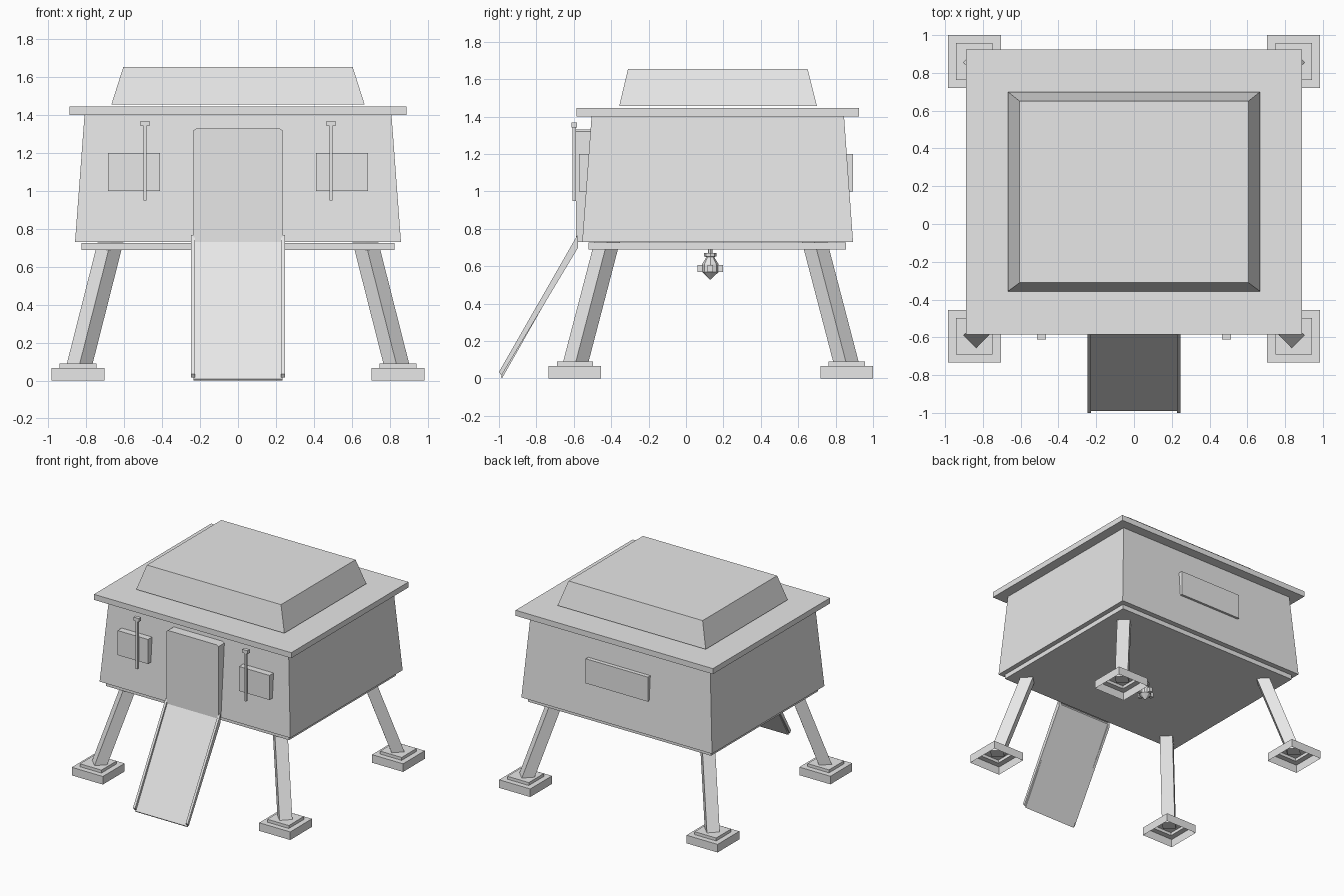
import bpy, bmesh, math
from mathutils import Vector

if "Cube" in bpy.data.objects:
    bpy.data.objects.remove(bpy.data.objects["Cube"])

GREY = bpy.data.materials.new("plain_grey")
GREY.diffuse_color = (0.8, 0.8, 0.8, 1)
GREY.use_nodes = True
GREY.node_tree.nodes["Principled BSDF"].inputs["Base Color"].default_value = GREY.diffuse_color


def finish(name, bm):
    mesh = bpy.data.meshes.new(name)
    bm.normal_update()
    bm.to_mesh(mesh)
    bm.free()
    mesh.materials.append(GREY)
    obj = bpy.data.objects.new(name, mesh)
    bpy.context.collection.objects.link(obj)
    return obj


def loft(name, rings, cap_start=True, cap_end=True):
    """Skin a stack of equal-length point rings, with optional end caps."""
    bm = bmesh.new()
    rows = [[bm.verts.new(p) for p in ring] for ring in rings]
    n = len(rows[0])
    for a, b in zip(rows, rows[1:]):
        for i in range(n):
            j = (i + 1) % n
            bm.faces.new((a[i], a[j], b[j], b[i]))
    if cap_start:
        bm.faces.new(rows[0][::-1])
    if cap_end:
        bm.faces.new(rows[-1])
    return finish(name, bm)


def rect(x0, x1, y0, y1, z):
    return [(x0, y0, z), (x1, y0, z), (x1, y1, z), (x0, y1, z)]


def box(name, x0, x1, y0, y1, z0, z1):
    return loft(name, [rect(x0, x1, y0, y1, z0), rect(x0, x1, y0, y1, z1)])


def ring(cx, cy, z, r, n):
    return [(cx + r * math.cos(math.tau * i / n),
             cy + r * math.sin(math.tau * i / n), z) for i in range(n)]


def side_profile(name, x0, x1, points):
    """Extrude a (y, z) outline, listed counter-clockwise, along x."""
    return loft(name, [[(x, y, z) for y, z in points] for x in (x0, x1)])


# Cabin: floor plate, tapered walls, overhanging roof and raised cap
box("floor_plate", -0.825, 0.825, -0.52, 0.855, 0.69, 0.727)
loft("cabin", [rect(-0.86, 0.86, -0.555, 0.893, 0.73),
               rect(-0.81, 0.81, -0.505, 0.845, 1.40)])
box("roof", -0.89, 0.89, -0.585, 0.925, 1.40, 1.445)
loft("roof_cap", [rect(-0.668, 0.668, -0.357, 0.70, 1.457),
                  rect(-0.605, 0.605, -0.31, 0.65, 1.655)])

# Door with clipped upper corners
door = [(-0.235, 0.73), (0.235, 0.73), (0.235, 1.32),
        (0.22, 1.33), (-0.22, 1.33), (-0.235, 1.32)]
loft("door", [[(x, y, z) for x, z in door] for y in (-0.587, -0.50)])

# Window panels and the rods beside the door
box("back_window", -0.28, 0.28, 0.80, 0.892, 1.0, 1.2)
for s in (-1, 1):
    x = 0.548 * s
    box("front_window", x - 0.137, x + 0.137, -0.573, -0.50, 1.0, 1.2)
    x = 0.49 * s
    box("rod", x - 0.008, x + 0.008, -0.607, -0.588, 0.95, 1.345)
    box("rod_head", x - 0.024, x + 0.024, -0.612, -0.582, 1.342, 1.37)

# Entry ramp with side rails
side_profile("ramp", -0.235, 0.235,
             [(-0.585, 0.735), (-0.99, 0.008), (-0.984, 0.0), (-0.578, 0.715)])
for s in (-1, 1):
    a, b = sorted((0.228 * s, 0.247 * s))
    side_profile("ramp_rail", a, b,
                 [(-0.58, 0.768), (-1.0, 0.035), (-0.987, 0.015), (-0.577, 0.70)])

# Splayed diamond-section legs on stepped hollow feet
for sx in (-1, 1):
    for sy in (-1, 1):
        cx, cy = 0.845 * sx, 0.133 + 0.727 * sy
        loft("leg", [ring(cx + 0.005 * -sx, cy, 0.07, 0.068, 4),
                     ring(cx - 0.172 * sx, cy - 0.172 * sy, 0.729, 0.068, 4)])
        sq = lambda h, z: rect(cx - h, cx + h, cy - h, cy + h, z)
        loft("foot", [sq(0.14, 0), sq(0.14, 0.066), sq(0.097, 0.066),
                      sq(0.097, 0.09)], cap_start=False)

# Hanging sensor under the floor
profile = [(0.003, 0.53), (0.045, 0.57), (0.045, 0.61), (0.02, 0.65),
           (0.033, 0.652), (0.033, 0.67), (0.013, 0.671), (0.013, 0.692)]
loft("sensor", [ring(0, 0.13, z, r, 8) for r, z in profile])
for dx, dy in ((1, 0), (-1, 0), (0, 1), (0, -1)):
    px, py = 0.055 * dx, 0.13 + 0.055 * dy
    box("sensor_block", px - 0.014, px + 0.014, py - 0.014, py + 0.014, 0.57, 0.607)
